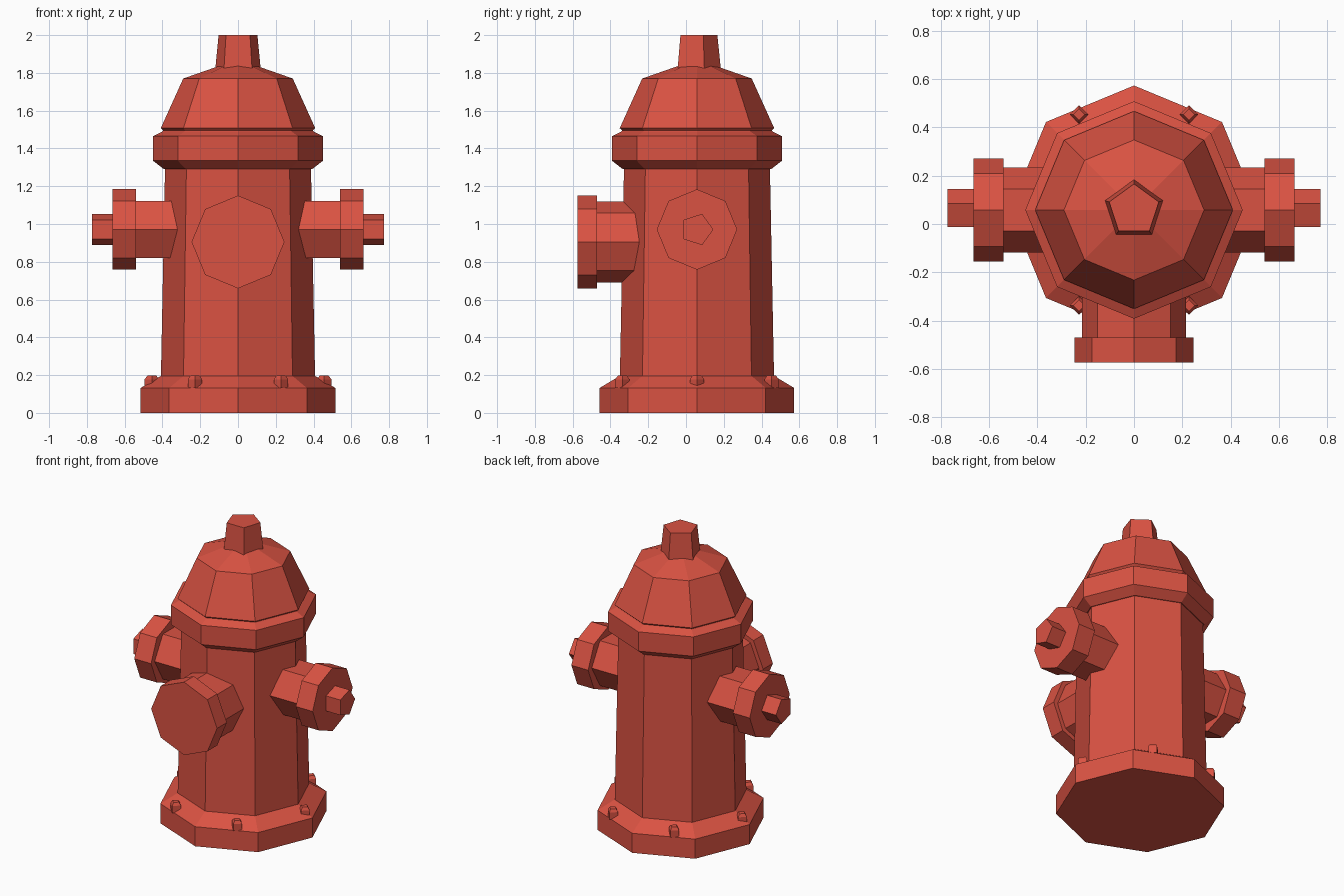
import bpy, bmesh
from math import cos, sin, tau, pi, radians
from mathutils import Matrix, Vector

if "Cube" in bpy.data.objects:
    bpy.data.objects.remove(bpy.data.objects["Cube"])

CY = 0.058  # main axis of the hydrant sits slightly behind y = 0
red = bpy.data.materials.new("red_paint")
red.diffuse_color = (0.70, 0.085, 0.055, 1)
red.use_nodes = True
red.node_tree.nodes["Principled BSDF"].inputs["Base Color"].default_value = red.diffuse_color


def lathe(name, sides, profile, origin=(0, CY, 0), rot=None, start=0.0):
    """Closed flat-sided solid from (radius, height) rings along local z."""
    bm = bmesh.new()
    rings = [[bm.verts.new((r * cos(start + tau * i / sides),
                            r * sin(start + tau * i / sides), h))
              for i in range(sides)] for r, h in profile]
    for a, b in zip(rings, rings[1:]):
        for i in range(sides):
            j = (i + 1) % sides
            bm.faces.new((a[i], a[j], b[j], b[i]))
    bm.faces.new(rings[0][::-1])
    bm.faces.new(rings[-1])
    mat = Matrix.Translation(Vector(origin))
    if rot:
        mat = mat @ rot
    bm.transform(mat)
    bmesh.ops.recalc_face_normals(bm, faces=bm.faces[:])
    me = bpy.data.meshes.new(name)
    bm.to_mesh(me)
    bm.free()
    me.materials.append(red)
    ob = bpy.data.objects.new(name, me)
    bpy.context.collection.objects.link(ob)
    return ob


# Main column: base flange, barrel, collar, bonnet
lathe("base_and_barrel", 8, [(0.515, 0), (0.515, 0.132), (0.408, 0.196),
                             (0.386, 1.31)])
lathe("collar", 8, [(0.392, 1.29), (0.45, 1.335), (0.45, 1.465), (0.40, 1.49),
                    (0.39, 1.50)])
lathe("bonnet", 8, [(0.39, 1.49), (0.409, 1.507), (0.29, 1.77), (0.09, 1.84)])
lathe("top_nut", 5, [(0.127, 1.815), (0.108, 2.0)], start=pi / 2)

# Side outlets, one per side
for label, s in (("right", 1), ("left", -1)):
    rot = Matrix.Rotation(s * pi / 2, 4, 'Y')
    pos = (0, CY, 0.971)
    lathe(label + "_outlet_pipe", 6, [(0.175, 0.30), (0.175, 0.55)], pos, rot, pi / 2)
    lathe(label + "_outlet_cap", 8, [(0.213, 0.54), (0.213, 0.665)], pos, rot)
    lathe(label + "_outlet_nut", 5, [(0.087, 0.655), (0.087, 0.772)], pos, rot, pi / 2)

# Large front outlet
rot = Matrix.Rotation(pi / 2, 4, 'X')
lathe("front_outlet_pipe", 8, [(0.215, 0.24), (0.215, 0.48)], (0, 0, 0.905), rot)
lathe("front_outlet_cap", 8, [(0.246, 0.47), (0.246, 0.574)], (0, 0, 0.905), rot)

# Six base bolts
for k in range(6):
    a = radians(60 * k)
    lathe(f"base_bolt_{k + 1}", 4, [(0.038, 0.132), (0.038, 0.178), (0.024, 0.197)],
          (0.456 * cos(a), CY + 0.456 * sin(a), 0))
